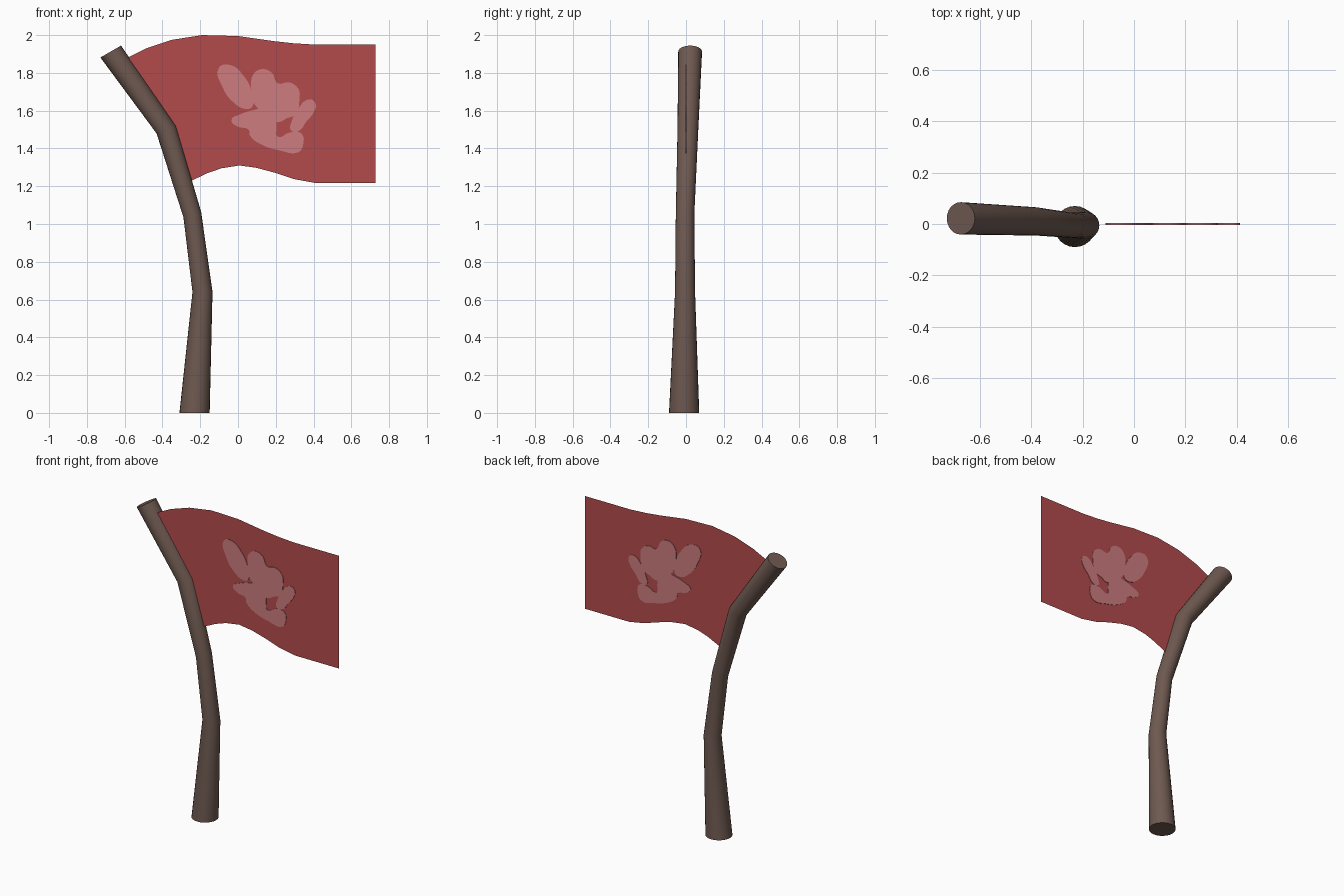
import bpy
import bmesh
from math import cos, sin, pi, radians
from mathutils import Matrix, Vector

cube = bpy.data.objects.get("Cube")
if cube:
    bpy.data.objects.remove(cube, do_unlink=True)


def material(name, colour):
    mat = bpy.data.materials.new(name)
    mat.use_nodes = True
    mat.diffuse_color = (*colour, 1)
    mat.node_tree.nodes["Principled BSDF"].inputs["Base Color"].default_value = (*colour, 1)
    return mat


wood = material("brown wood", (0.155, 0.1, 0.08))
cloth = material("red cloth", (0.45, 0.07, 0.073))
paint = material("pale pink paint", (0.61, 0.2, 0.21))


def add_object(name, mesh, mat):
    mesh.materials.clear()
    mesh.materials.append(mat)
    obj = bpy.data.objects.new(name, mesh)
    bpy.context.collection.objects.link(obj)
    return obj


def mesh_from_bmesh(name, bm):
    mesh = bpy.data.meshes.new(name)
    bm.to_mesh(mesh)
    bm.free()
    return mesh


def smooth(obj):
    bpy.ops.object.select_all(action="DESELECT")
    obj.select_set(True)
    bpy.context.view_layer.objects.active = obj
    bpy.ops.object.shade_smooth_by_angle(angle=radians(40))


# Crooked pole: rings of (x, y, z, radius, tilt) joined into a tapering tube
SIDES = 24
pole_rings = [
    (-0.23, -0.01, 0, 0.08, 0),
    (-0.188, -0.005, 0.64, 0.053, 0),
    (-0.242, -0.005, 1.05, 0.049, 17),
    (-0.38, 0.01, 1.5, 0.055, 22),
    (-0.674, 0.022, 1.913, 0.063, 30),
]
bm = bmesh.new()
rings = []
for x, y, z, radius, tilt in pole_rings:
    across = Vector((cos(radians(tilt)), 0, sin(radians(tilt))))
    ring = []
    for i in range(SIDES):
        a = 2 * pi * i / SIDES
        offset = across * cos(a) + Vector((0, sin(a), 0))
        ring.append(bm.verts.new(Vector((x, y, z)) + offset * radius))
    rings.append(ring)
for low, high in zip(rings, rings[1:]):
    for i in range(SIDES):
        j = (i + 1) % SIDES
        bm.faces.new((low[i], low[j], high[j], high[i]))
bm.faces.new(rings[0][::-1])
bm.faces.new(rings[-1])
smooth(add_object("crooked_pole", mesh_from_bmesh("crooked_pole", bm), wood))

# Flag: one flat sheet between a wavy top edge and a wavy bottom edge
top_edge = [(-0.6, 1.873), (-0.485, 1.93), (-0.35, 1.975), (-0.19, 2), (0, 1.995),
            (0.19, 1.968), (0.29, 1.957), (0.4, 1.95), (0.728, 1.95)]
bottom_edge = [(-0.255, 1.225), (-0.16, 1.27), (-0.087, 1.295), (0.008, 1.31), (0.1, 1.297),
               (0.2, 1.27), (0.3, 1.237), (0.41, 1.217), (0.728, 1.217)]
bm = bmesh.new()
upper = [bm.verts.new((x, 0, z)) for x, z in top_edge]
lower = [bm.verts.new((x, 0, z)) for x, z in bottom_edge]
for i in range(len(upper) - 1):
    bm.faces.new((lower[i], lower[i + 1], upper[i + 1], upper[i]))
smooth(add_object("flag_cloth", mesh_from_bmesh("flag_cloth", bm), cloth))


# Painted print: thin rounded plates showing on both sides of the cloth
def painted_blob(name, outline):
    curve = bpy.data.curves.new(name + "_outline", "CURVE")
    curve.dimensions = "2D"
    curve.fill_mode = "BOTH"
    curve.extrude = 0.003
    curve.resolution_u = 4
    spline = curve.splines.new("BEZIER")
    spline.bezier_points.add(len(outline) - 1)
    spline.use_cyclic_u = True
    for point, (x, z) in zip(spline.bezier_points, outline):
        point.co = (x, z, 0)
        point.handle_left_type = point.handle_right_type = "AUTO"
    helper = bpy.data.objects.new(name + "_outline", curve)
    bpy.context.collection.objects.link(helper)
    bpy.context.view_layer.update()
    evaluated = helper.evaluated_get(bpy.context.evaluated_depsgraph_get())
    mesh = bpy.data.meshes.new_from_object(evaluated)
    bpy.data.objects.remove(helper, do_unlink=True)
    mesh.transform(Matrix.Rotation(pi / 2, 4, "X"))
    add_object(name, mesh, paint)


painted_blob("print_thumb", [
    (-0.1, 1.83), (-0.035, 1.84), (0.025, 1.79), (0.07, 1.71),
    (0.075, 1.62), (0.035, 1.61), (-0.02, 1.64), (-0.08, 1.72)])
painted_blob("print_middle_fingers", [
    (0.08, 1.79), (0.125, 1.82), (0.18, 1.8), (0.21, 1.745), (0.27, 1.75),
    (0.32, 1.715), (0.325, 1.66), (0.305, 1.58), (0.26, 1.56), (0.21, 1.54),
    (0.125, 1.595), (0.085, 1.64), (0.07, 1.72)])
painted_blob("print_small_finger", [
    (0.375, 1.66), (0.41, 1.64), (0.4, 1.59), (0.36, 1.54),
    (0.325, 1.495), (0.28, 1.495), (0.285, 1.545), (0.315, 1.605)])
painted_blob("print_palm", [
    (-0.035, 1.55), (0.01, 1.58), (0.09, 1.605), (0.155, 1.615), (0.195, 1.57),
    (0.205, 1.515), (0.21, 1.463), (0.275, 1.485), (0.335, 1.48), (0.345, 1.42),
    (0.32, 1.38), (0.22, 1.39), (0.125, 1.42), (0.065, 1.465), (0.055, 1.5), (0, 1.515)])
